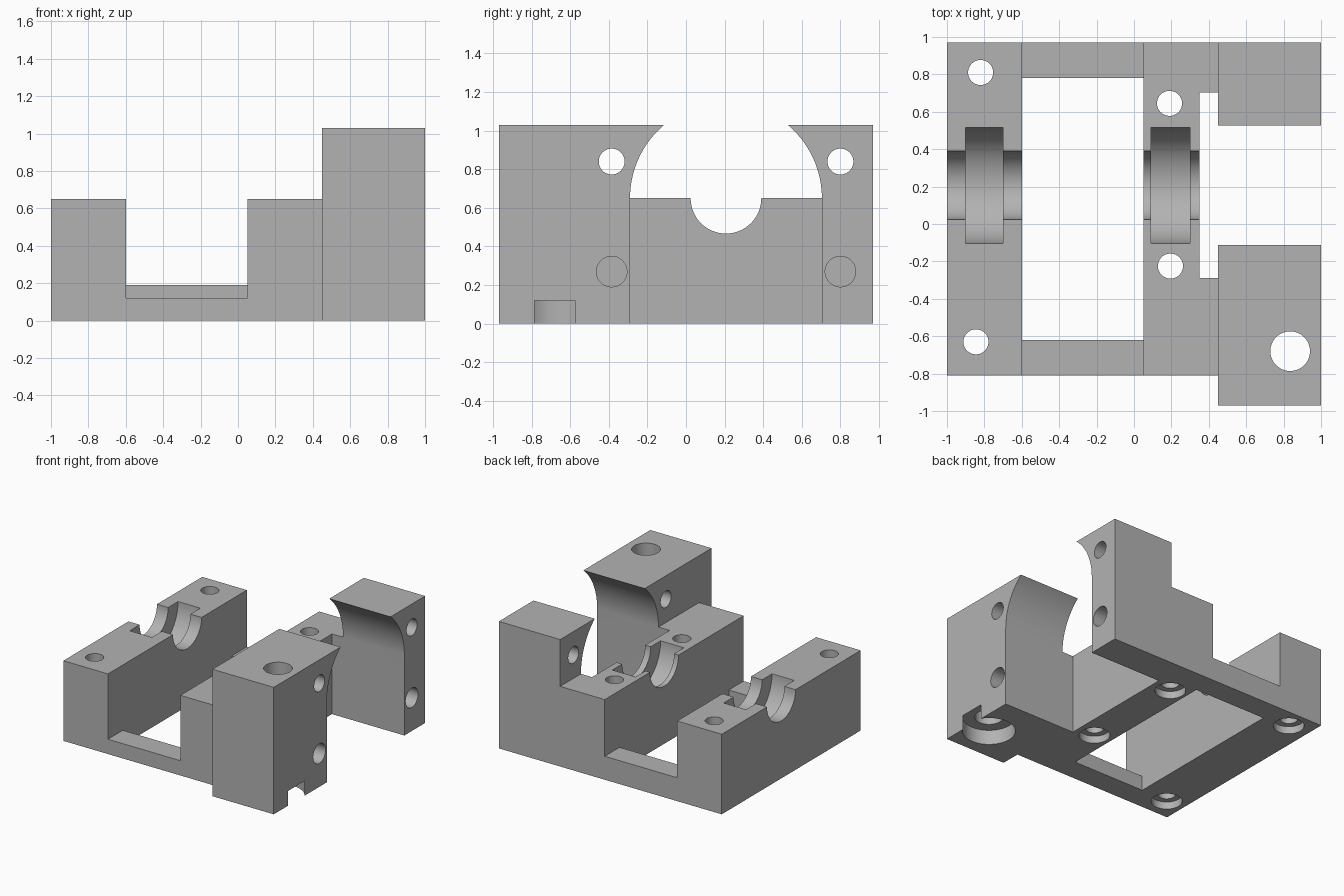
import bpy, bmesh
from math import sin, cos, pi

cube = bpy.data.objects.get("Cube")
if cube:
    bpy.data.objects.remove(cube, do_unlink=True)

grey = bpy.data.materials.new("machined grey")
grey.use_nodes = True
grey.diffuse_color = (0.45, 0.45, 0.45, 1)
grey.node_tree.nodes["Principled BSDF"].inputs["Base Color"].default_value = grey.diffuse_color

PLACE = {"x": lambda a, b, t: (t, a, b),
         "y": lambda a, b, t: (a, t, b),
         "z": lambda a, b, t: (a, b, t)}


def prism(name, points, axis, lo, hi):
    """Extrude a 2D outline along an axis."""
    bm = bmesh.new()
    place = PLACE[axis]
    ends = [[bm.verts.new(place(a, b, t)) for a, b in points] for t in (lo, hi)]
    for ring in ends:
        bm.faces.new(ring)
    for i in range(len(points)):
        j = (i + 1) % len(points)
        bm.faces.new((ends[0][i], ends[0][j], ends[1][j], ends[1][i]))
    bmesh.ops.recalc_face_normals(bm, faces=bm.faces)
    mesh = bpy.data.meshes.new(name)
    bm.to_mesh(mesh)
    bm.free()
    mesh.materials.append(grey)
    obj = bpy.data.objects.new(name, mesh)
    bpy.context.collection.objects.link(obj)
    return obj


def arc(a, b, r, turn=2 * pi, steps=64):
    count = steps if turn == 2 * pi else steps + 1
    return [(a + r * cos(turn * i / steps), b + r * sin(turn * i / steps)) for i in range(count)]


def rect(a0, a1, b0, b1):
    return [(a0, b0), (a1, b0), (a1, b1), (a0, b1)]


# Stepped body, extruded from its front profile
body = prism("bearing_block",
             [(-1, 0), (1, 0), (1, 1.03), (0.45, 1.03), (0.45, 0.65), (0.05, 0.65),
              (0.05, 0.19), (-0.6, 0.19), (-0.6, 0.65), (-1, 0.65)], "y", -0.97, 0.97)
bpy.context.view_layer.objects.active = body
body.select_set(True)


def cut(points, axis, lo, hi):
    cutter = prism("cutter", points, axis, lo, hi)
    cutter.hide_render = True
    mod = body.modifiers.new("cut", "BOOLEAN")
    mod.operation, mod.solver, mod.object = "DIFFERENCE", "EXACT", cutter
    bpy.ops.object.modifier_apply(modifier=mod.name)
    bpy.data.objects.remove(cutter, do_unlink=True)


# Front setback, lower front rail and central window
cut(rect(-1.2, 0.45, -1.2, -0.81), "z", -0.2, 1.2)
cut(rect(-0.6, 0.05, -1.2, -0.62), "z", 0.12, 0.4)
cut(rect(-0.6, 0.05, -0.62, 0.78), "z", -0.2, 0.4)

# Large arched opening between the two towers
AXIS_Y, AXIS_Z = 0.207, 0.65
opening = arc(AXIS_Y, AXIS_Z, 0.497, pi)
cut(opening + [(AXIS_Y - 0.497, -0.2), (AXIS_Y + 0.497, -0.2)], "x", 0.35, 1.2)

# Shaft saddles with wider bearing grooves
for lo, hi, groove_lo, groove_hi in ((-1.1, -0.5, -0.9, -0.7), (0, 0.4, 0.09, 0.3)):
    cut(arc(AXIS_Y, AXIS_Z, 0.183), "x", lo, hi)
    cut(arc(AXIS_Y, AXIS_Z, 0.31), "x", groove_lo, groove_hi)

# Vertical bolt holes, counterbored from below
for x, y in ((-0.82, 0.81), (-0.845, -0.63), (0.19, 0.645), (0.195, -0.225)):
    cut(arc(x, y, 0.067), "z", -0.2, 1.2)
    cut(arc(x, y, 0.115), "z", -0.2, 0.06)

# Large tower hole with its counterbore breaking through the side
cut(arc(0.835, -0.68, 0.106), "z", -0.2, 1.2)
cut(arc(0.835, -0.68, 0.196), "z", -0.2, 0.12)

# Tower side holes: upper ones go through, lower ones are blind
for y in (-0.385, 0.8):
    cut(arc(y, 0.84, 0.067), "x", 0.42, 1.2)
    cut(arc(y, 0.27, 0.079), "x", 0.55, 1.2)

bpy.ops.object.shade_smooth_by_angle(angle=pi / 6)
